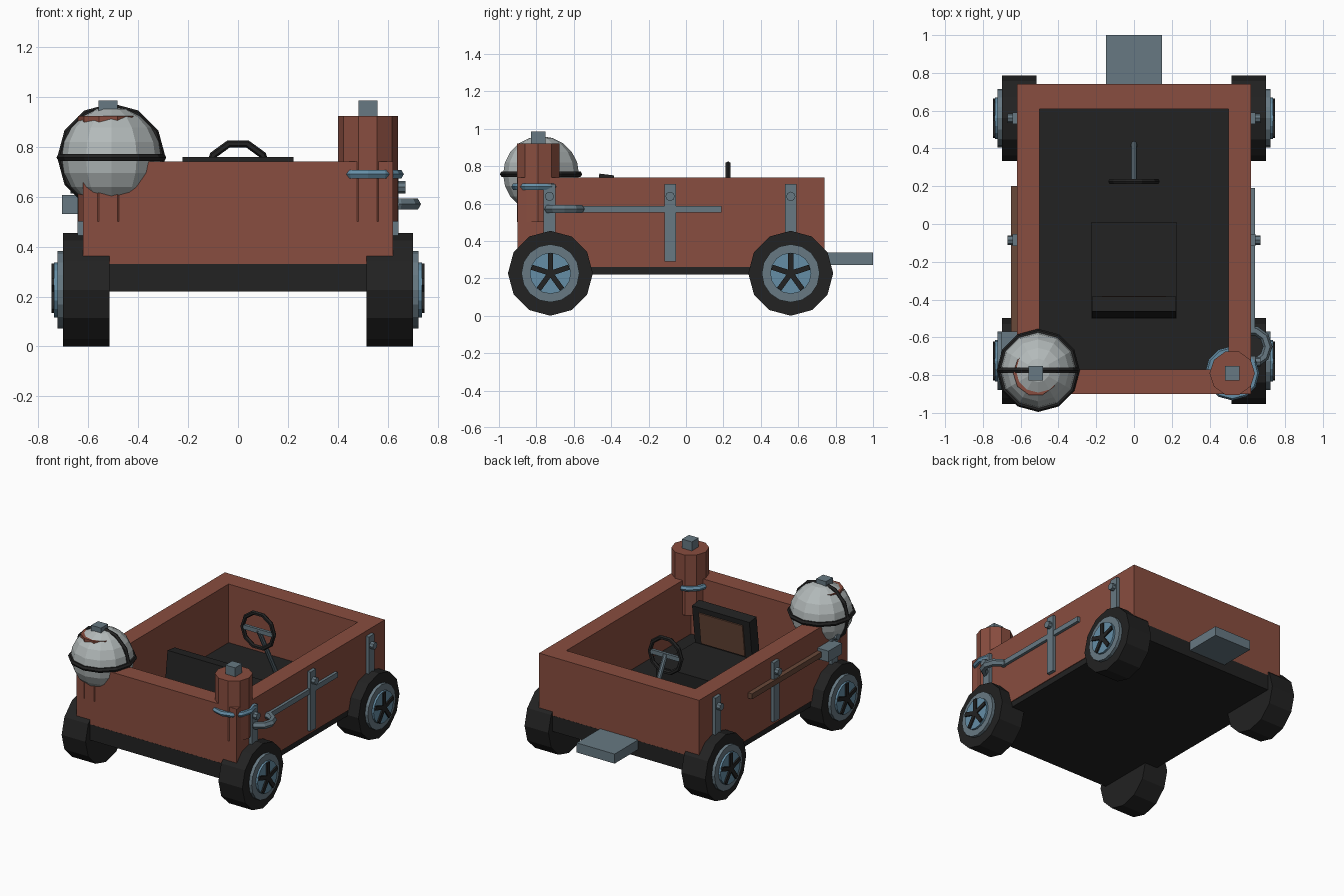
import bpy, bmesh, math
from mathutils import Matrix, Vector

if "Cube" in bpy.data.objects:
    bpy.data.objects.remove(bpy.data.objects["Cube"])


def material(name, r, g, b):
    m = bpy.data.materials.new(name)
    m.diffuse_color = (r, g, b, 1)
    m.use_nodes = True
    m.node_tree.nodes["Principled BSDF"].inputs["Base Color"].default_value = m.diffuse_color
    return m


BRICK = material("brick red", 0.25, 0.075, 0.05)
BLACK = material("rubber black", 0.016, 0.016, 0.016)
STEEL = material("steel grey", 0.135, 0.19, 0.225)
BLUE = material("hub blue", 0.13, 0.27, 0.38)
LIGHT = material("pale grey", 0.45, 0.49, 0.49)
WOOD = material("brown", 0.14, 0.065, 0.04)


def finish(bm, name, mat):
    me = bpy.data.meshes.new(name)
    bmesh.ops.recalc_face_normals(bm, faces=bm.faces)
    bm.to_mesh(me)
    bm.free()
    me.materials.append(mat)
    ob = bpy.data.objects.new(name, me)
    bpy.context.collection.objects.link(ob)
    return ob


def box(name, mat, x, y, z, matrix=Matrix()):
    """Box from three (min, max) ranges."""
    bm = bmesh.new()
    bmesh.ops.create_cube(bm, size=1)
    for v in bm.verts:
        v.co = matrix @ Vector([(a + b) / 2 + c * (b - a) for c, (a, b) in zip(v.co, (x, y, z))])
    return finish(bm, name, mat)


def cylinder(name, mat, start, end, radius, sides):
    """Capped prism between two points."""
    a, b = Vector(start), Vector(end)
    bm = bmesh.new()
    bmesh.ops.create_cone(bm, cap_ends=True, segments=sides, radius1=radius,
                          radius2=radius, depth=(b - a).length)
    turn = Matrix.Rotation(math.pi / 2, 4, 'Z')
    rot = (b - a).to_track_quat('Z', 'Y').to_matrix().to_4x4()
    bm.transform(Matrix.Translation((a + b) / 2) @ rot @ turn)
    return finish(bm, name, mat)


def ring(name, mat, centre, major, minor, sides, rotation=(0, 0, 0)):
    bpy.ops.mesh.primitive_torus_add(location=centre, rotation=rotation, major_radius=major,
                                     minor_radius=minor, major_segments=sides, minor_segments=6)
    ob = bpy.context.object
    ob.name = name
    ob.data.materials.append(mat)
    for p in ob.data.polygons:
        p.use_smooth = False
    return ob


# Tub: floor and four walls
box("floor", BLACK, (-0.615, 0.615), (-0.901, 0.741), (0.22, 0.33))
box("front_wall", BRICK, (-0.62, 0.62), (-0.90, -0.77), (0.26, 0.74))
box("rear_wall", BRICK, (-0.62, 0.62), (0.61, 0.74), (0.26, 0.74))
for s, side in ((-1, "left"), (1, "right")):
    box(side + "_wall", BRICK, sorted((s * 0.5, s * 0.62)), (-0.90, 0.74), (0.26, 0.74))

    # Vertical straps with bolts
    for y in (-0.73, -0.085, 0.56):
        box(side + "_strap", STEEL, sorted((s * 0.61, s * 0.643)), (y - 0.031, y + 0.031), (0.29, 0.705))
        cylinder(side + "_bolt", STEEL, (s * 0.64, y, 0.638), (s * 0.67, y, 0.638), 0.025, 8)

    # Wheels with rim, hub disc and five spokes
    for y in (-0.725, 0.56):
        z = 0.227
        cylinder(side + "_tyre", BLACK, (s * 0.515, y, z), (s * 0.70, y, z), 0.227, 12)
        cylinder(side + "_rim", STEEL, (s * 0.69, y, z), (s * 0.722, y, z), 0.155, 16)
        cylinder(side + "_hub_disc", BLUE, (s * 0.71, y, z), (s * 0.736, y, z), 0.11, 16)
        for k in range(5):
            m = Matrix.Translation((0, y, z)) @ Matrix.Rotation(k * math.tau / 5, 4, 'X')
            box(side + "_spoke", BLACK, sorted((s * 0.72, s * 0.746)), (-0.014, 0.014), (0, 0.105), m)

    # Corner posts with square caps
    x, y = s * 0.52, -0.79
    cylinder(side + "_post", BRICK, (x, y, 0.50), (x, y, 0.922), 0.12, 10)
    box(side + "_post_cap", STEEL, (x - 0.038, x + 0.038), (y - 0.038, y + 0.038), (0.92, 0.985))

# Ball over the left post, with two black hoops
bm = bmesh.new()
bmesh.ops.create_uvsphere(bm, u_segments=12, v_segments=10, radius=0.203)
bm.transform(Matrix.Translation((-0.507, -0.775, 0.757)))
finish(bm, "ball", LIGHT)
ring("ball_hoop_level", BLACK, (-0.507, -0.775, 0.757), 0.203, 0.017, 12)
ring("ball_hoop_upright", BLACK, (-0.507, -0.775, 0.757), 0.2, 0.017, 12, (math.pi / 2, 0, 0))

# Ring round the right post
ring("post_ring", BLUE, (0.52, -0.79, 0.69), 0.125, 0.019, 12)

# Right side tool: bar with ring end
box("tool_bar", STEEL, (0.61, 0.64), (-0.57, 0.19), (0.552, 0.588))
ring("tool_ring", STEEL, (0.62, -0.65, 0.57), 0.088, 0.025, 10)

# Left side hammer
box("hammer_handle", WOOD, (-0.652, -0.615), (-0.62, 0.20), (0.55, 0.588))
box("hammer_head", STEEL, (-0.705, -0.615), (-0.72, -0.57), (0.53, 0.607))

# Rear step plate
box("rear_plate", STEEL, (-0.147, 0.147), (0.70, 1.0), (0.27, 0.337))

# Seat: cushion and forward-leaning backrest with panel
box("seat_cushion", BLACK, (-0.225, 0.225), (-0.50, 0.01), (0.32, 0.48))
lean = Matrix.Translation((0, -0.50, 0.46)) @ Matrix.Rotation(math.radians(-7), 4, 'X')
box("seat_back", BLACK, (-0.222, 0.222), (0, 0.08), (0, 0.302), lean)
box("seat_back_panel", WOOD, (-0.17, 0.17), (0.07, 0.088), (0.04, 0.265), lean)

# Steering wheel and column
ring("steering_wheel", BLACK, (0, 0.225, 0.695), 0.122, 0.015, 10, (math.pi / 2, 0, 0))
box("steering_spoke", STEEL, (-0.115, 0.115), (0.215, 0.235), (0.68, 0.71))
cylinder("steering_column", STEEL, (0, 0.225, 0.70), (0, 0.425, 0.32), 0.016, 8)
